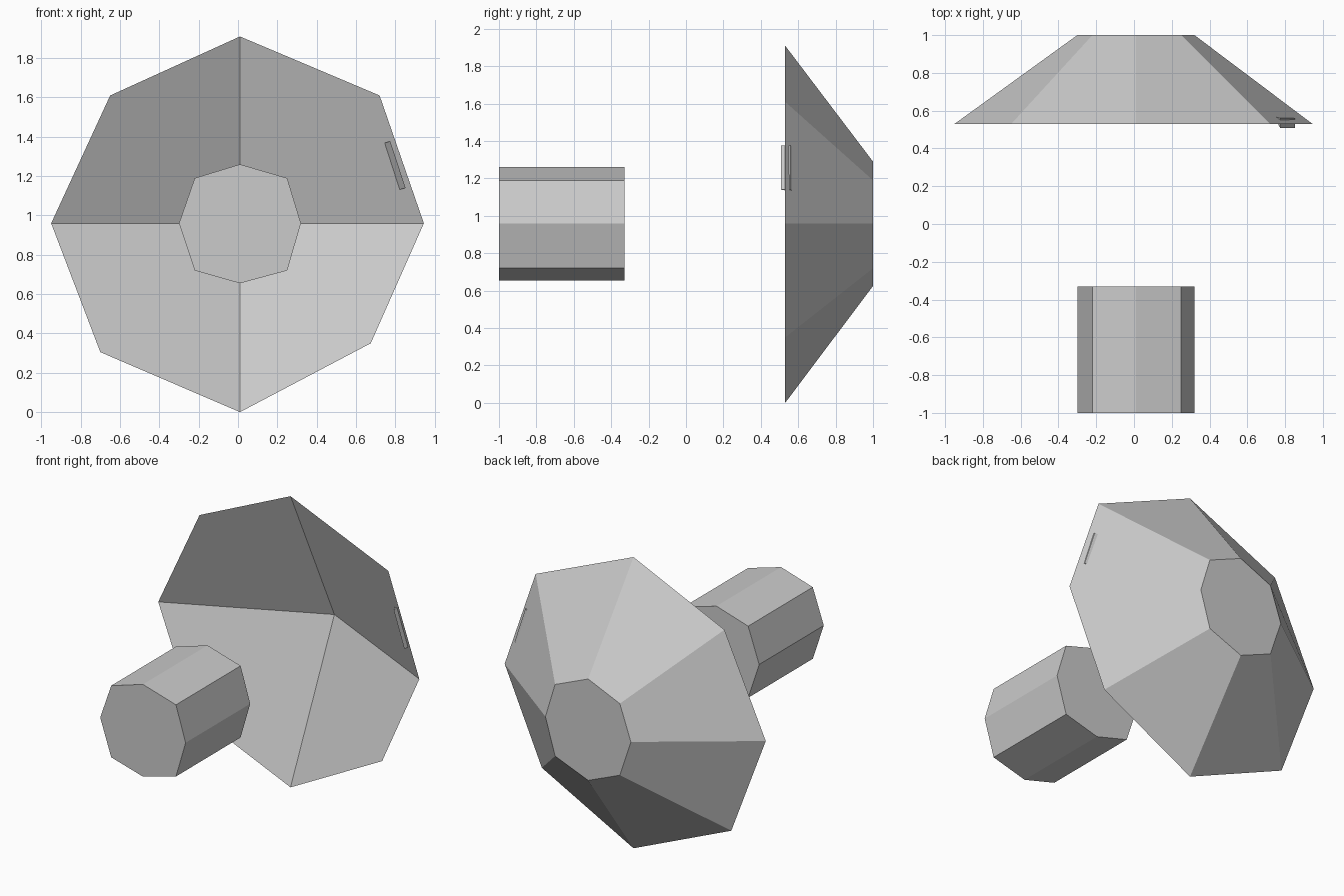
import bpy
import bmesh

cube = bpy.data.objects.get("Cube")
if cube:
    bpy.data.objects.remove(cube, do_unlink=True)

grey = bpy.data.materials.new("plain grey")
grey.use_nodes = True
colour = (0.6, 0.6, 0.6, 1)
grey.diffuse_color = colour
grey.node_tree.nodes["Principled BSDF"].inputs["Base Color"].default_value = colour


def ring(bm, outline, y):
    """Place an (x, z) outline at depth y."""
    return [bm.verts.new((x, y, z)) for x, z in outline]


def bridge(bm, a, b):
    n = len(a)
    for i in range(n):
        j = (i + 1) % n
        bm.faces.new((a[i], a[j], b[j], b[i]))


def finish(bm, name):
    bmesh.ops.recalc_face_normals(bm, faces=bm.faces[:])
    mesh = bpy.data.meshes.new(name)
    bm.to_mesh(mesh)
    bm.free()
    mesh.materials.append(grey)
    obj = bpy.data.objects.new(name, mesh)
    bpy.context.scene.collection.objects.link(obj)
    return obj


# Uneven octagons shared by the parts
hub = [(0.01, 1.26), (0.25, 1.19), (0.32, 0.96), (0.25, 0.72),
       (0.01, 0.655), (-0.22, 0.72), (-0.3, 0.96), (-0.22, 1.19)]
back_hub = [(0.01, 1.29)] + hub[1:4] + [(0.01, 0.625)] + hub[5:]
rim_outline = [(0.01, 1.91), (0.72, 1.61), (0.945, 0.96), (0.675, 0.35),
               (0.01, 0), (-0.7, 0.305), (-0.95, 0.96), (-0.65, 1.61)]

# Front plug: straight octagonal prism
bm = bmesh.new()
front, back = ring(bm, hub, -1), ring(bm, hub, -0.33)
bridge(bm, front, back)
bm.faces.new(front)
bm.faces.new(back)
finish(bm, "front_plug")

# Dish: tapered outer shell with a hollow of four facets
bm = bmesh.new()
rim, cap = ring(bm, rim_outline, 0.53), ring(bm, back_hub, 1)
bridge(bm, rim, cap)
bm.faces.new(cap)
centre = bm.verts.new((0.01, 0.985, 0.96))
for i in range(0, 8, 2):
    bm.faces.new((centre, rim[i], rim[i + 1], rim[(i + 2) % 8]))
finish(bm, "dish")

# Small raised sliver just inside the rim
bm = bmesh.new()
ends = []
for x, z in ((0.774, 1.377), (0.852, 1.14)):
    ends.append([bm.verts.new(p) for p in
                 ((x, 0.508, z), (x - 0.035, 0.57, z - 0.01), (x, 0.56, z))])
bridge(bm, *ends)
for end in ends:
    bm.faces.new(end)
finish(bm, "rim_sliver")
